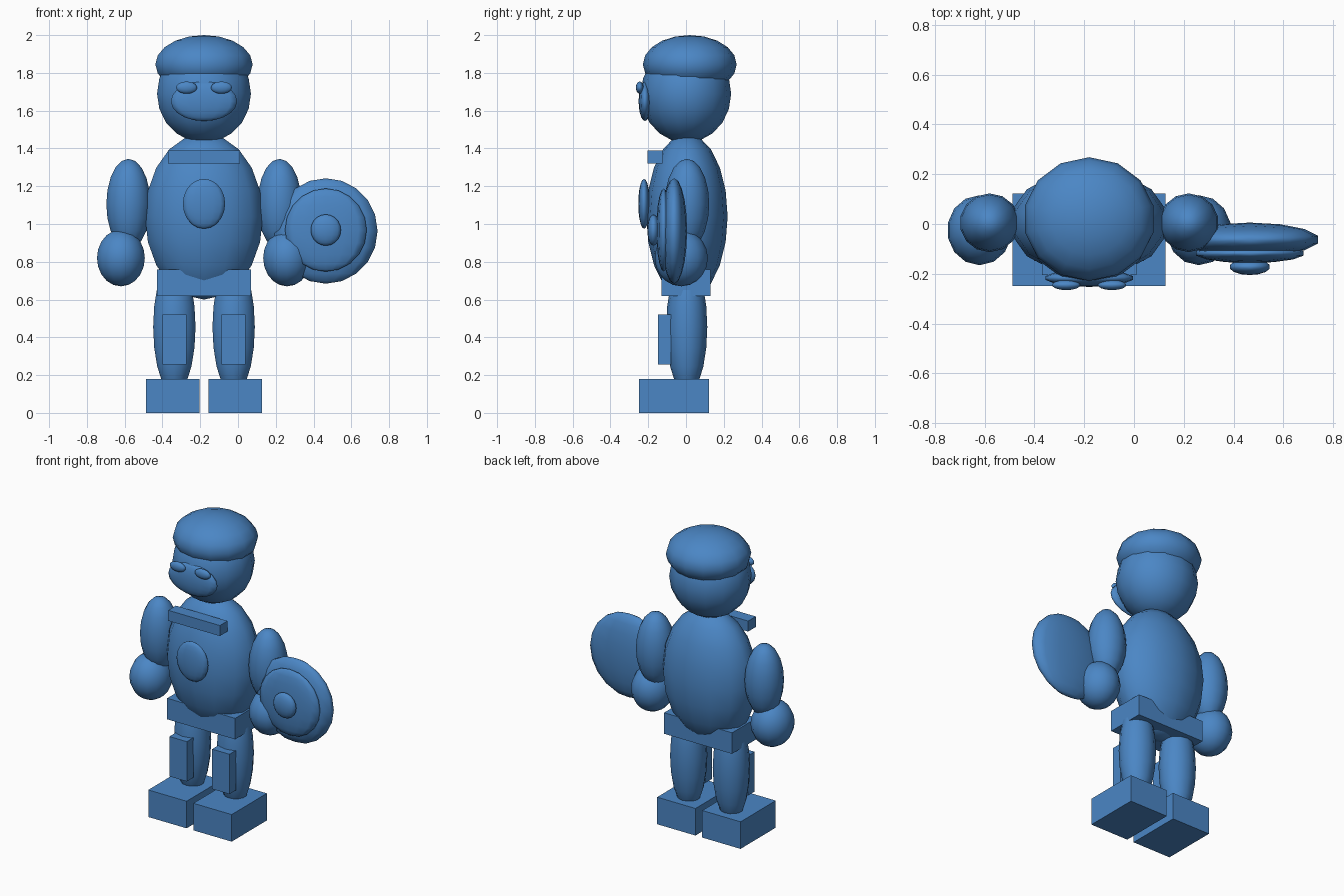
import bpy, math

if "Cube" in bpy.data.objects:
    bpy.data.objects.remove(bpy.data.objects["Cube"])

blue = bpy.data.materials.new("blue")
blue.diffuse_color = (0.07, 0.24, 0.56, 1)
blue.use_nodes = True
blue.node_tree.nodes["Principled BSDF"].inputs["Base Color"].default_value = blue.diffuse_color

MID = -0.18           # x of the figure's centre line
SEGS, RINGS = 14, 10


def finish(obj, name):
    obj.name = name
    obj.data.materials.append(blue)
    bpy.ops.object.transform_apply(location=False, rotation=False, scale=True)
    return obj


def ball(name, centre, half):
    """Smooth low-poly ellipsoid with the given half extents."""
    bpy.ops.mesh.primitive_uv_sphere_add(segments=SEGS, ring_count=RINGS, radius=1, location=centre)
    obj = bpy.context.object
    # an edge, not a corner, faces y
    obj.scale = (half[0], half[1] / math.cos(math.pi / SEGS), half[2])
    finish(obj, name)
    bpy.ops.object.shade_smooth()
    return obj


def box(name, lo, hi):
    """Box between two corners."""
    bpy.ops.mesh.primitive_cube_add(size=1, location=[(a + b) / 2 for a, b in zip(lo, hi)])
    obj = bpy.context.object
    obj.scale = [b - a for a, b in zip(lo, hi)]
    return finish(obj, name)


# Torso, collar, chest disc and belt
ball("torso", (MID, 0.005, 1.04), (0.32, 0.21, 0.44))
box("collar", (MID - 0.19, -0.205, 1.32), (MID + 0.19, -0.125, 1.39))
ball("chest_disc", (MID, -0.222, 1.107), (0.115, 0.03, 0.132))
box("belt", (MID - 0.25, -0.13, 0.62), (MID + 0.25, 0.13, 0.76))

# Head, cap and muzzle
ball("head", (MID, 0.0, 1.69), (0.255, 0.233, 0.26))
ball("cap", (MID, 0.02, 1.845), (0.264, 0.242, 0.155))
ball("muzzle", (MID, -0.217, 1.65), (0.18, 0.033, 0.105))

# Mirrored parts
for side, s in (("left", -1), ("right", 1)):
    ball(side + "_eye", (MID + s * 0.092, -0.245, 1.722), (0.057, 0.02, 0.032))
    ball(side + "_arm", (MID + s * 0.40, 0.005, 1.105), (0.12, 0.115, 0.24))
    ball(side + "_hand", (MID + s * 0.44, -0.025, 0.82), (0.13, 0.137, 0.15))
    ball(side + "_leg", (MID + s * 0.157, 0.004, 0.455), (0.115, 0.106, 0.355))
    x = MID + s * 0.157
    box(side + "_shin_guard", (x - 0.064, -0.148, 0.255), (x + 0.064, -0.08, 0.52))
    x = MID + s * 0.166
    box(side + "_foot", (x - 0.141, -0.248, 0.0), (x + 0.141, 0.122, 0.18))

# Round shield in layers
ball("shield_rim", (0.465, -0.063, 0.963), (0.281, 0.067, 0.279))
ball("shield_face", (0.465, -0.118, 0.968), (0.222, 0.038, 0.22))
ball("shield_boss", (0.465, -0.172, 0.968), (0.082, 0.032, 0.083))
